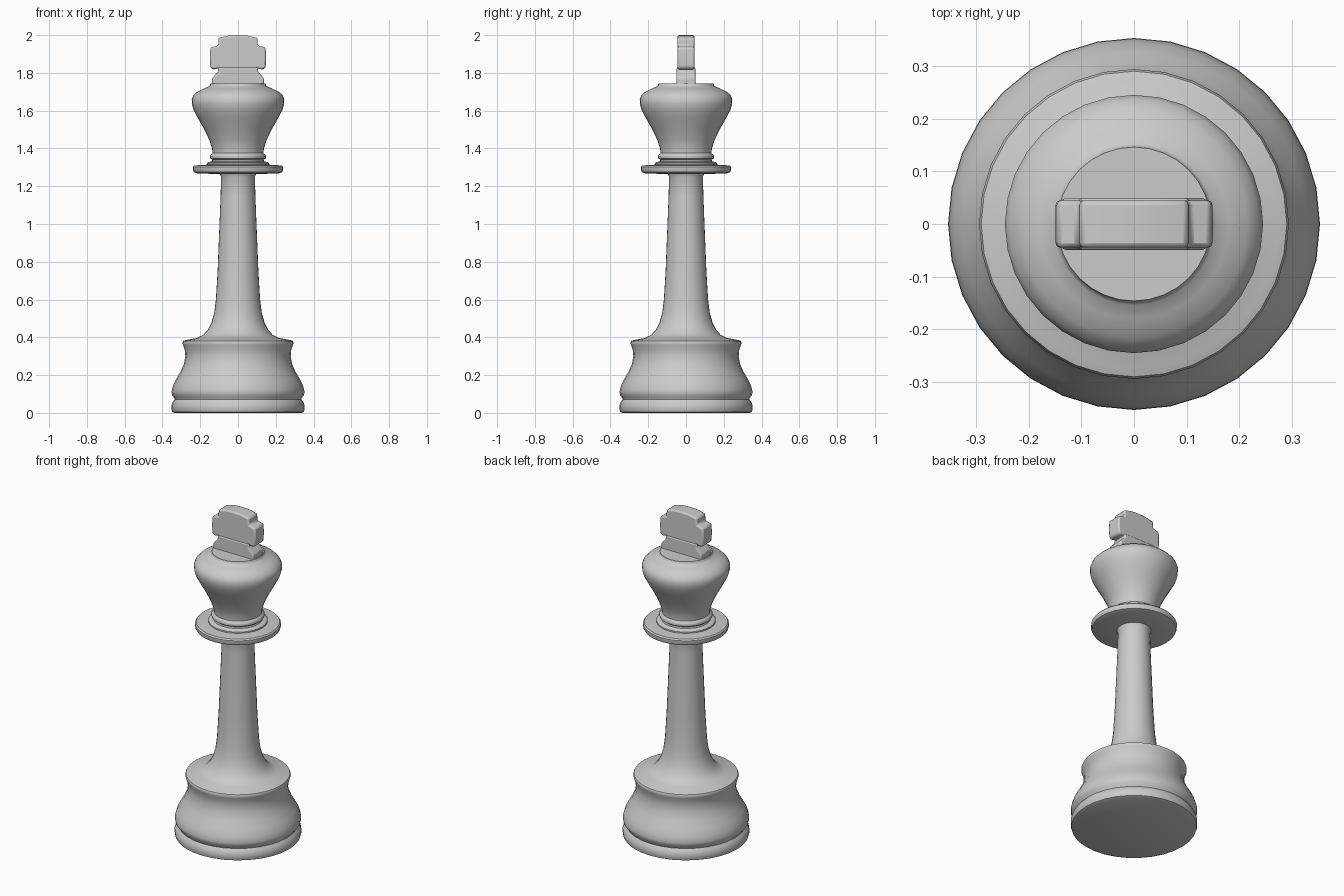
import bpy, bmesh, math

if "Cube" in bpy.data.objects:
    bpy.data.objects.remove(bpy.data.objects["Cube"])

SIDES = 32


def finish(name, bm, angle=40):
    bmesh.ops.recalc_face_normals(bm, faces=bm.faces[:])
    mesh = bpy.data.meshes.new(name)
    bm.to_mesh(mesh)
    bm.free()
    obj = bpy.data.objects.new(name, mesh)
    bpy.context.collection.objects.link(obj)
    bpy.ops.object.select_all(action='DESELECT')
    obj.select_set(True)
    bpy.context.view_layer.objects.active = obj
    bpy.ops.object.shade_smooth_by_angle(angle=math.radians(angle))
    return obj


def lathe(name, profile):
    """Turn (radius, height) points around z, with capped ends."""
    bm = bmesh.new()
    rings = []
    for r, z in profile:
        rings.append([bm.verts.new((r * math.cos(2 * math.pi * i / SIDES),
                                    r * math.sin(2 * math.pi * i / SIDES), z))
                      for i in range(SIDES)])
    for low, high in zip(rings, rings[1:]):
        for i in range(SIDES):
            j = (i + 1) % SIDES
            bm.faces.new((low[i], low[j], high[j], high[i]))
    bm.faces.new(rings[0][::-1])
    bm.faces.new(rings[-1])
    return finish(name, bm)


def plate(name, half_outline, half_depth, bevel):
    """Mirror a half outline (x, z) and extrude it along y."""
    outline = half_outline + [(-x, z) for x, z in reversed(half_outline) if x > 0]
    bm = bmesh.new()
    face = bm.faces.new([bm.verts.new((x, -half_depth, z)) for x, z in outline])
    new = bmesh.ops.extrude_face_region(bm, geom=[face])['geom']
    for v in new:
        if isinstance(v, bmesh.types.BMVert):
            v.co.y = half_depth
    obj = finish(name, bm)
    mod = obj.modifiers.new('soft_edges', 'BEVEL')
    mod.width, mod.segments = bevel, 2
    mod.limit_method, mod.angle_limit = 'ANGLE', math.radians(35)
    return obj


# Foot, shaft, collar and head as one turned body
lathe('turned_body', [
    # foot
    (0.335, 0.0), (0.349, 0.006), (0.353, 0.02), (0.353, 0.04), (0.345, 0.06),
    (0.335, 0.072), (0.338, 0.08), (0.350, 0.095), (0.352, 0.115),
    (0.344, 0.145), (0.327, 0.18), (0.303, 0.22), (0.286, 0.26),
    (0.279, 0.30), (0.282, 0.335), (0.291, 0.36), (0.294, 0.372),
    (0.290, 0.381), (0.275, 0.386),
    # shaft
    (0.215, 0.397), (0.185, 0.412), (0.160, 0.44), (0.140, 0.48),
    (0.126, 0.53), (0.117, 0.60), (0.108, 0.75), (0.100, 0.95),
    (0.092, 1.15), (0.090, 1.25), (0.096, 1.264),
    # collar
    (0.215, 1.268), (0.234, 1.274), (0.239, 1.285), (0.239, 1.302),
    (0.232, 1.310), (0.165, 1.314), (0.165, 1.322), (0.158, 1.328),
    # neck ring
    (0.138, 1.331), (0.136, 1.340), (0.147, 1.348), (0.149, 1.358),
    (0.145, 1.367), (0.135, 1.375),
    # head
    (0.137, 1.40), (0.152, 1.445), (0.178, 1.50), (0.212, 1.56),
    (0.236, 1.605), (0.244, 1.635), (0.245, 1.66), (0.237, 1.68),
    (0.216, 1.70), (0.180, 1.718), (0.154, 1.728), (0.148, 1.735), (0.146, 1.745),
])

# Foot of the finial
plate('finial_foot', [(0.137, 1.735), (0.137, 1.772), (0.105, 1.808),
                      (0.105, 1.83)], 0.049, 0.007)

# Cross finial with a gently arched top
plate('finial_cross', [(0.100, 1.80), (0.104, 1.825), (0.130, 1.817),
                       (0.146, 1.828), (0.149, 1.88), (0.146, 1.934),
                       (0.105, 1.945), (0.103, 1.986), (0.05, 1.997),
                       (0.0, 2.0)], 0.045, 0.009)
